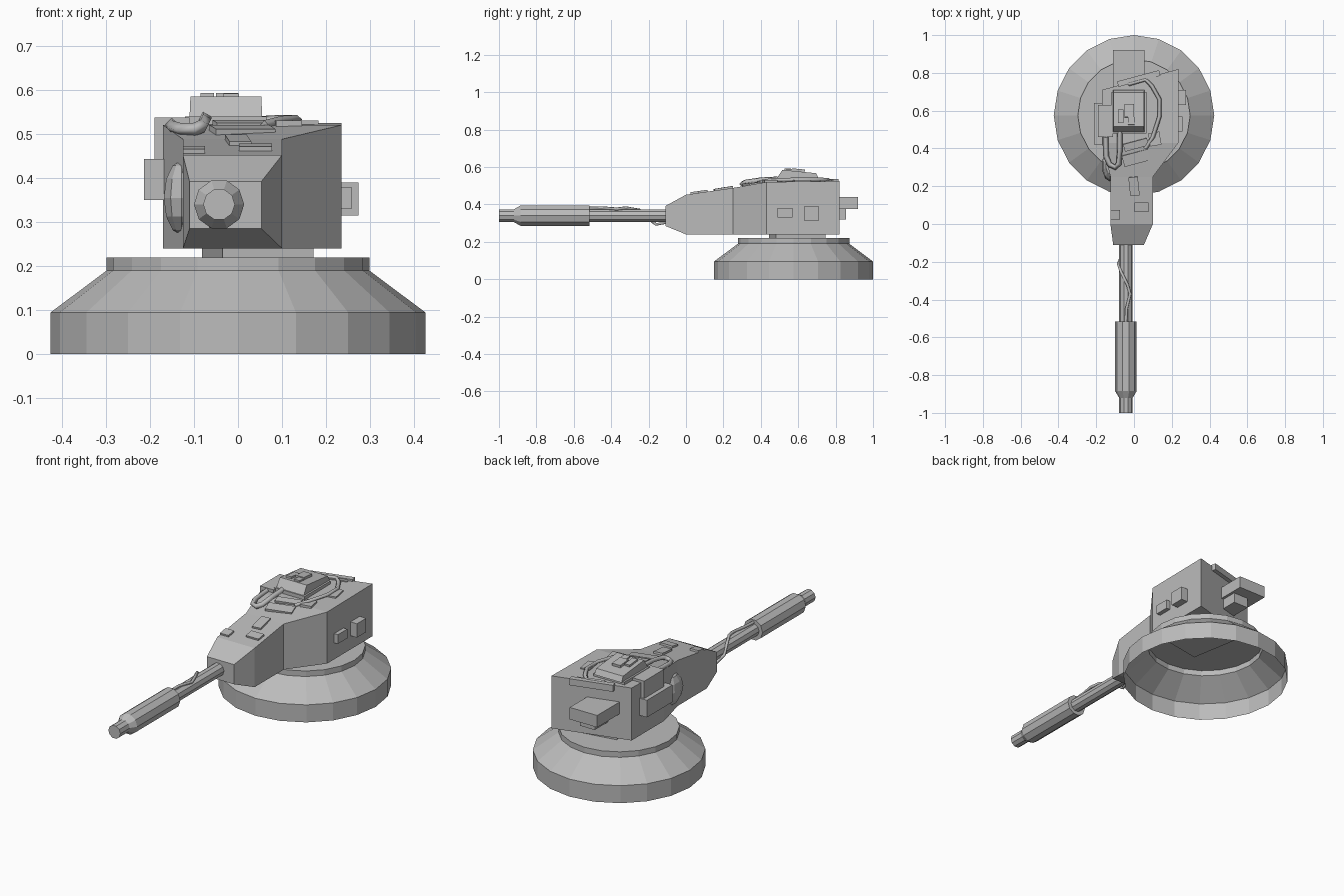
import bpy, bmesh
from math import radians, sin, cos, tau, atan2
from mathutils import Matrix, Vector

cube = bpy.data.objects.get("Cube")
if cube:
    bpy.data.objects.remove(cube, do_unlink=True)

grey = bpy.data.materials.new("painted_grey")
grey.use_nodes = True
grey.diffuse_color = (0.5, 0.5, 0.5, 1)
grey.node_tree.nodes["Principled BSDF"].inputs["Base Color"].default_value = (0.5, 0.5, 0.5, 1)


def add_object(name, bm):
    bmesh.ops.recalc_face_normals(bm, faces=bm.faces)
    mesh = bpy.data.meshes.new(name)
    bm.to_mesh(mesh)
    bm.free()
    mesh.materials.append(grey)
    obj = bpy.data.objects.new(name, mesh)
    bpy.context.collection.objects.link(obj)
    return obj


def loft(name, rings, start=True, end=True):
    """Join equal rings of points into a skin, with optional end caps."""
    bm = bmesh.new()
    loops = [[bm.verts.new(p) for p in ring] for ring in rings]
    n = len(loops[0])
    for a, b in zip(loops, loops[1:]):
        for i in range(n):
            j = (i + 1) % n
            bm.faces.new((a[i], a[j], b[j], b[i]))
    if start:
        bm.faces.new(loops[0])
    if end:
        bm.faces.new(loops[-1])
    return add_object(name, bm)


def box(name, lo, hi, turn=0, tilt=0, top=1.0):
    """Box between two corners, turned about z, tilted about x, top scaled."""
    lo, hi = Vector(lo), Vector(hi)
    bm = bmesh.new()
    bmesh.ops.create_cube(bm, size=1)
    size = hi - lo
    for v in bm.verts:
        s = top if v.co.z > 0 else 1
        v.co = Vector((v.co.x * size.x * s, v.co.y * size.y * s, v.co.z * size.z))
    spin = Matrix.Rotation(radians(turn), 4, 'Z') @ Matrix.Rotation(radians(tilt), 4, 'X')
    bm.transform(Matrix.Translation((lo + hi) / 2) @ spin)
    return add_object(name, bm)


def hose(name, points, radius, flat=False):
    curve = bpy.data.curves.new(name, 'CURVE')
    curve.dimensions = '3D'
    curve.bevel_depth = radius
    curve.bevel_resolution = 0 if flat else 1
    curve.use_fill_caps = True
    line = curve.splines.new('POLY')
    line.points.add(len(points) - 1)
    for p, co in zip(line.points, points):
        p.co = (*co, 1)
    curve.materials.append(grey)
    obj = bpy.data.objects.new(name, curve)
    bpy.context.collection.objects.link(obj)
    bpy.ops.object.select_all(action='DESELECT')
    obj.select_set(True)
    bpy.context.view_layer.objects.active = obj
    bpy.ops.object.convert(target='MESH')


# Round hollow base and neck
def ring_z(r, z, n=20):
    return [(r * cos(tau * i / n), 0.575 + r * sin(tau * i / n), z) for i in range(n)]


loft("base", [ring_z(r, z) for r, z in ((.425, 0), (.425, .095), (.298, .19), (.298, .22))], start=False)
box("neck", (-.06, .46, .2), (.15, .73, .25), turn=10)


# Turret body: nose, housing and skewed rear
def section(xl, yl, xr, yr, zb, zt):
    return [(xl, yl, zb), (xr, yr, zb), (xr, yr, zt), (xl, yl, zt)]


loft("turret_body", [
    section(-.11, -.11, .053, -.11, .285, .392),
    section(-.125, 0, .1, 0, .24, .452),
    section(-.125, .25, .1, .25, .24, .488),
    section(-.17, .43, .235, .43, .24, .52),
    section(-.17, .71, .235, .82, .24, .525)])


# Barrel with muzzle sleeve
def ring_y(r, y, n=10):
    return [(-.043 + r * cos(tau * i / n), y, .34 + r * sin(tau * i / n)) for i in range(n)]


loft("barrel", [ring_y(.036, y) for y in (-.1, -.53)])
loft("muzzle_sleeve", [ring_y(r, y) for r, y in
                       ((.057, -.515), (.057, -.885), (.036, -.92), (.036, -1))])
hose("barrel_cable", [(-.05, -.1, .305), (-.06, -.16, .293), (-.083, -.21, .33), (-.07, -.25, .37),
                      (-.035, -.32, .382), (-.02, -.37, .376), (-.04, -.45, .382), (-.043, -.52, .38)], .008)

# Faceted cap on the right flank
bm = bmesh.new()
bmesh.ops.create_uvsphere(bm, u_segments=10, v_segments=6, radius=.085)
bm.transform(Matrix.Translation((-.128, .31, .355)) @ Matrix.Diagonal((.5, 1, 1, 1)))
add_object("flank_cap", bm)

# Flank boxes
box("right_flank_box", (-.213, .42, .35), (-.16, .64, .443))
box("right_upper_box", (-.19, .46, .44), (-.11, .63, .537))
box("left_flank_box_front", (.22, .49, .33), (.258, .57, .38))
box("left_flank_box_rear", (.22, .63, .315), (.274, .71, .39))

# Rear stowage
box("rear_box", (-.11, .7, .375), (.055, .92, .44))
box("rear_box_lower", (-.05, .7, .32), (.04, .855, .38))
box("rear_rail", (-.09, .755, .5), (.14, .785, .535), turn=15)

# Roof hatch with small fittings
box("hatch_base", (-.12, .48, .515), (.065, .7, .54))
loft("hatch", [
    [(-.11, .485, .538), (.055, .485, .538), (.055, .71, .538), (-.11, .71, .538)],
    [(-.108, .515, .585), (.053, .515, .585), (.053, .695, .567), (-.108, .695, .567)]])
for i, (x, y, w, d) in enumerate(((-.07, .57, .03, .07), (-.025, .6, .05, .07), (-.015, .545, .035, .04))):
    box(f"hatch_fitting_{i + 1}", (x - w / 2, y - d / 2, .572), (x + w / 2, y + d / 2, .59), tilt=-5)


# Plates lying on the sloping roof
def roof_z(y):
    if y < .25:
        return .452 + .036 * y / .25
    return min(.52, .488 + .032 * (y - .25) / .18)


plates = ((-.1, .05, .05, .05, 0), (.04, .09, .075, .05, 0), (0, .2, .05, .1, 6),
          (.01, .35, .14, .06, 15), (.01, .42, .13, .04, 15), (.11, .45, .06, .07, 10),
          (.15, .62, .05, .09, 10), (.06, .76, .12, .025, 15))
for i, (x, y, w, d, turn) in enumerate(plates):
    z = roof_z(y)
    box(f"roof_plate_{i + 1}", (x - w / 2, y - d / 2, z - .008), (x + w / 2, y + d / 2, z + .01),
        turn=turn, tilt=9 if y < .43 else 0)

# Roof hoses
hose("roof_hose_left", [(-.03, .74, .53), (.06, .765, .53), (.095, .73, .532), (.135, .66, .532),
                        (.135, .57, .532), (.1, .46, .53), (.06, .4, .52)], .011, True)
hose("roof_hose_right", [(-.15, .46, .522), (-.148, .36, .515), (-.13, .315, .51), (-.1, .3, .51),
                         (-.08, .32, .518), (-.075, .4, .53), (-.075, .49, .535)], .015, True)
